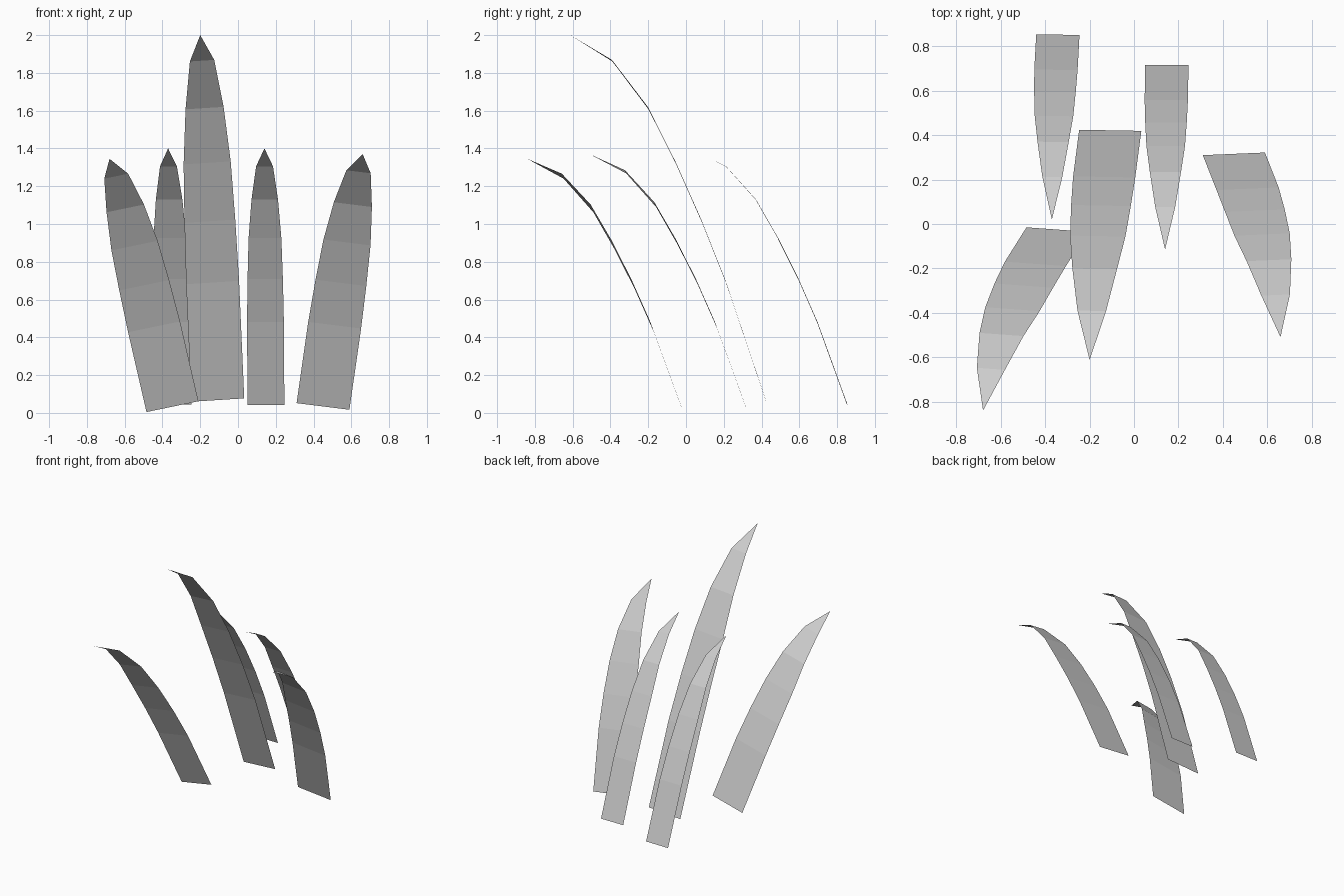
import bpy
from mathutils import Vector

if "Cube" in bpy.data.objects:
    bpy.data.objects.remove(bpy.data.objects["Cube"])

# Shared blade profile: (width, forward reach, height), all as fractions
ROWS = [(1, 0, 0), (1, .19, .322), (.96, .31, .49), (.89, .44, .65),
        (.72, .58, .80), (.46, .77, .93)]


def blade(name, base, across, forward, up):
    """Flat bent strip of quads ending in a pointed triangle."""
    b, a, f, u = map(Vector, (base, across, forward, up))
    verts, faces = [], []
    for w, s, h in ROWS:
        mid = b + f * s + u * h
        verts += [mid - a * w / 2, mid + a * w / 2]
    verts.append(b + f + u)
    n = len(ROWS)
    for i in range(n - 1):
        faces.append((2 * i, 2 * i + 1, 2 * i + 3, 2 * i + 2))
    faces.append((2 * n - 2, 2 * n - 1, 2 * n))
    mesh = bpy.data.meshes.new(name)
    mesh.from_pydata(verts, [], faces)
    ob = bpy.data.objects.new(name, mesh)
    bpy.context.collection.objects.link(ob)


# Tall middle blade
blade("tall_blade", (-.107, .422, .068), (.28, -.005, .018),
      (-.02, -.935, 0), (-.073, -.10, 1.932))
# Leaning front blades
blade("left_blade", (-.347, -.025, .033), (.275, -.02, .057),
      (-.075, -.815, 0), (-.258, 0, 1.312))
blade("right_blade", (.45, .316, .034), (.28, .012, -.035),
      (.045, -.826, 0), (.165, 0, 1.336))
# Small back blades
blade("back_left_blade", (-.343, .853, .045), (.195, -.003, 0),
      (0, -.833, 0), (-.027, 0, 1.355))
blade("back_right_blade", (.148, .716, .043), (.195, 0, 0),
      (0, -.831, 0), (-.008, 0, 1.357))
